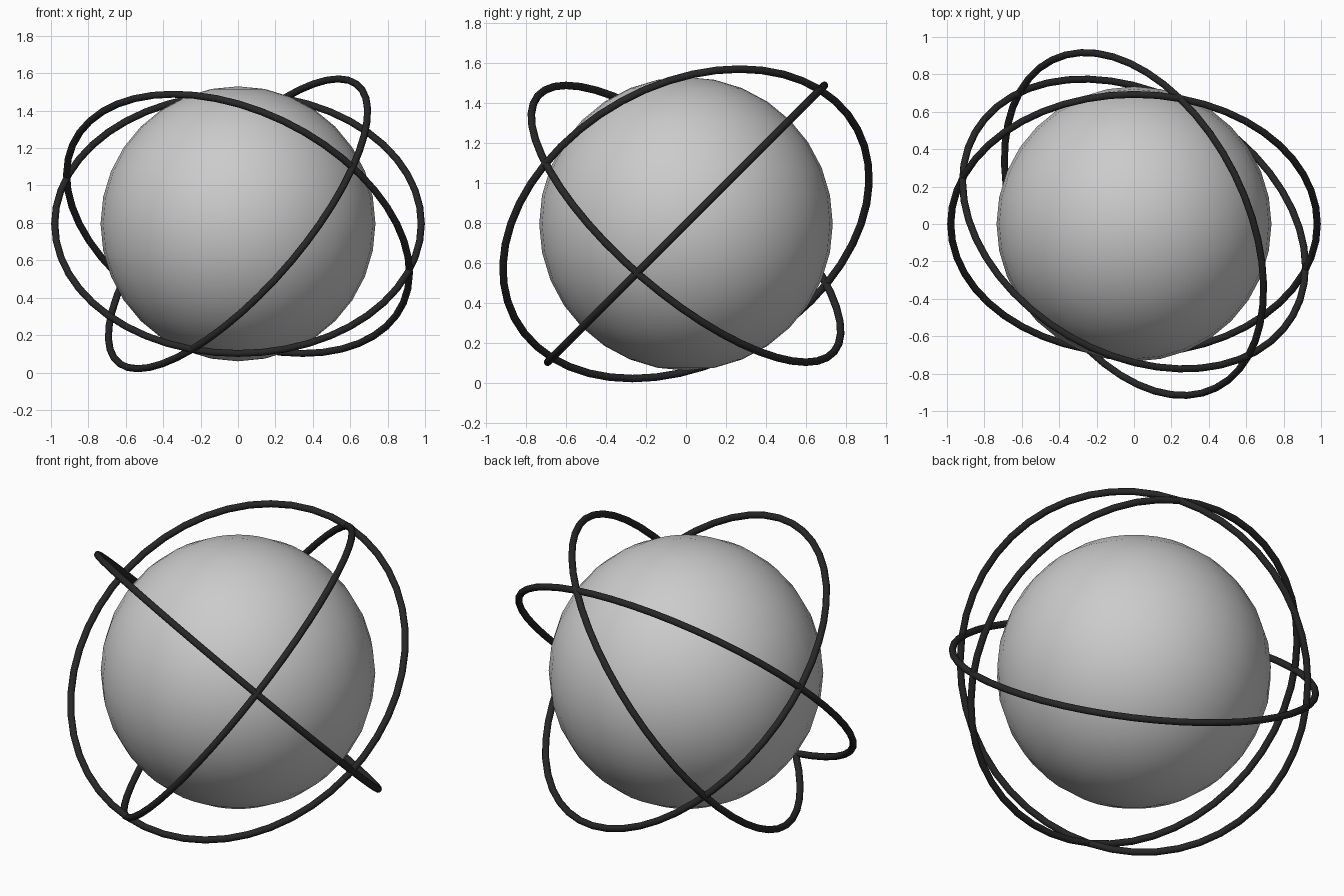
import bpy
from math import sqrt
from mathutils import Vector

if "Cube" in bpy.data.objects:
    bpy.data.objects.remove(bpy.data.objects["Cube"])

CENTRE = Vector((0, 0, 0.795))

# Core sphere
bpy.ops.mesh.primitive_uv_sphere_add(segments=32, ring_count=16, radius=0.735, location=CENTRE)
core = bpy.context.object
core.name = "core_sphere"
bpy.ops.object.shade_smooth()

black = bpy.data.materials.new("black")
black.diffuse_color = (0.02, 0.02, 0.02, 1)
black.use_nodes = True
black.node_tree.nodes["Principled BSDF"].inputs["Base Color"].default_value = black.diffuse_color


# Thin orbit ring lying in the plane with the given normal
def ring(name, normal):
    bpy.ops.mesh.primitive_torus_add(major_segments=48, minor_segments=12,
                                     major_radius=0.98, minor_radius=0.019, location=CENTRE)
    ob = bpy.context.object
    ob.name = name
    ob.rotation_euler = Vector(normal).to_track_quat('Z', 'Y').to_euler()
    ob.data.materials.append(black)
    bpy.ops.object.shade_smooth()


a, b, c = sqrt(0.5), sqrt(0.125), sqrt(0.375)
ring("orbit_ring_1", (0, -a, a))
ring("orbit_ring_2", (b, c, a))
ring("orbit_ring_3", (a, b, -c))
